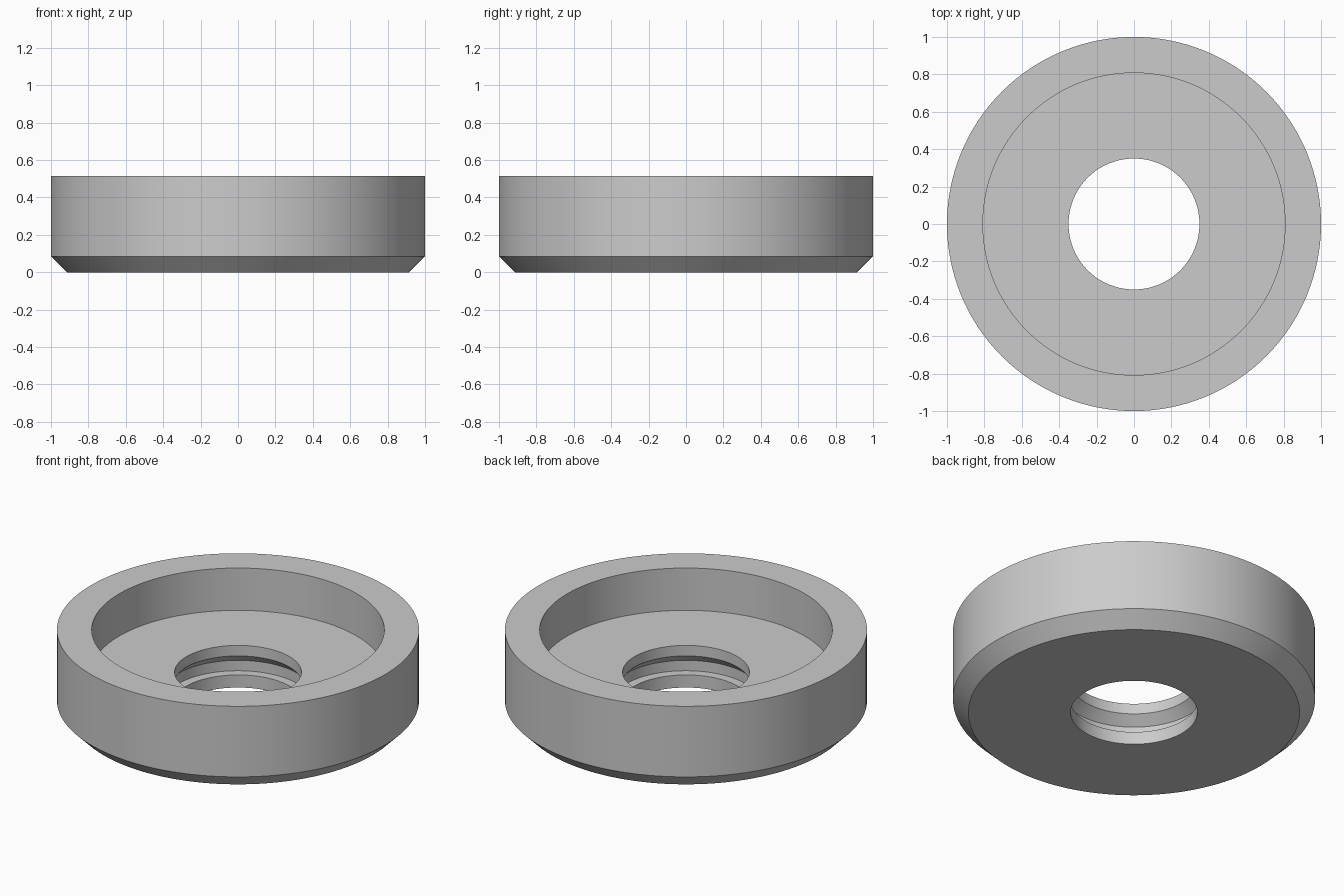
import bpy
import bmesh
import math

SEGMENTS = 128

default_cube = bpy.data.objects.get("Cube")
if default_cube:
    bpy.data.objects.remove(default_cube, do_unlink=True)


def make_material(name, color):
    mat = bpy.data.materials.new(name)
    mat.use_nodes = True
    mat.diffuse_color = color
    mat.node_tree.nodes["Principled BSDF"].inputs["Base Color"].default_value = color
    return mat


def lathe(name, profile, material):
    """Revolve a closed (radius, height) profile around the z axis."""
    bm = bmesh.new()
    rings = []
    for i in range(SEGMENTS):
        a = 2 * math.pi * i / SEGMENTS
        rings.append([bm.verts.new((r * math.cos(a), r * math.sin(a), z))
                      for r, z in profile])
    for i, ring in enumerate(rings):
        following = rings[(i + 1) % SEGMENTS]
        for j in range(len(profile)):
            k = (j + 1) % len(profile)
            bm.faces.new((ring[j], following[j], following[k], ring[k]))
    bmesh.ops.recalc_face_normals(bm, faces=bm.faces)
    mesh = bpy.data.meshes.new(name)
    bm.to_mesh(mesh)
    bm.free()
    mesh.materials.append(material)
    obj = bpy.data.objects.new(name, mesh)
    bpy.context.collection.objects.link(obj)
    bpy.ops.object.select_all(action="DESELECT")
    obj.select_set(True)
    bpy.context.view_layer.objects.active = obj
    bpy.ops.object.shade_smooth_by_angle(angle=math.radians(30))
    return obj


grey = make_material("plain grey", (0.6, 0.6, 0.6, 1))

# Cross-section of the cup ring
outside = [(0.915, 0), (1.0, 0.085), (1.0, 0.515)]      # chamfer and outer wall
recess = [(0.808, 0.515), (0.808, 0.257)]               # rim and recess floor
bore = [(0.35, 0.257), (0.35, 0.193),                   # upper lip
        (0.405, 0.14), (0.405, 0.077),                  # groove, sloped above
        (0.35, 0.077), (0.35, 0)]                       # lower lip

lathe("recessed_ring", outside + recess + bore, grey)
